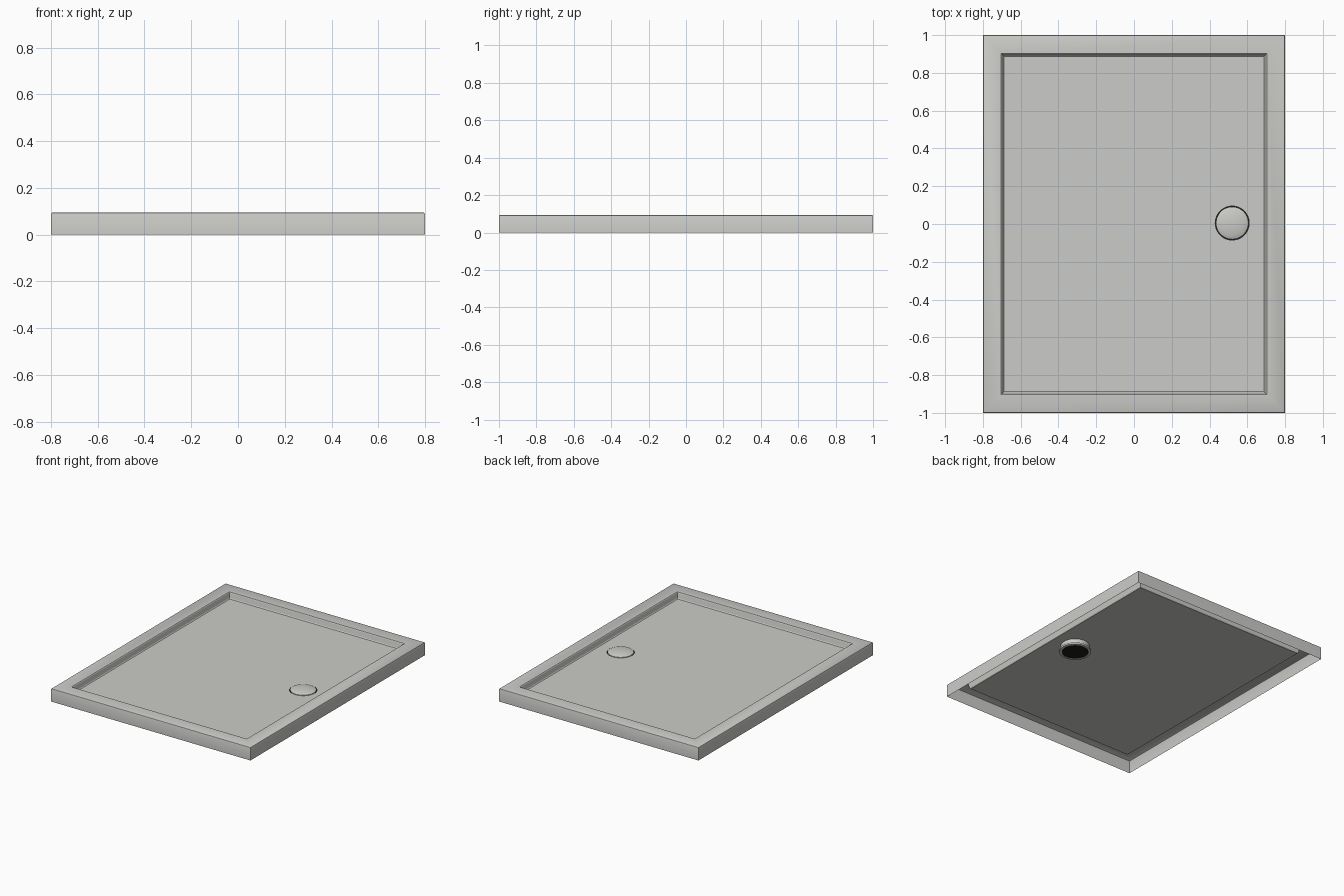
import bpy, bmesh, math

old = bpy.data.objects.get("Cube")
if old:
    bpy.data.objects.remove(old, do_unlink=True)

HEIGHT = 0.094
FLOOR = 0.052
DRAIN = (0.52, 0.005)
HOLE = 0.09
SIDES = 48


def material(name, rgb):
    mat = bpy.data.materials.new(name)
    mat.use_nodes = True
    mat.diffuse_color = (*rgb, 1)
    shader = mat.node_tree.nodes["Principled BSDF"]
    shader.inputs["Base Color"].default_value = (*rgb, 1)
    shader.inputs["Roughness"].default_value = 0.5
    return mat


tray_grey = material("tray grey", (0.60, 0.60, 0.58))
drain_black = material("drain black", (0.01, 0.01, 0.01))


def rect_ring(bm, inset, z):
    x, y = 0.8 - inset, 1 - inset
    corners = ((-x, -y), (x, -y), (x, y), (-x, y))
    return [bm.verts.new((px, py, z)) for px, py in corners]


def round_ring(bm, radius, z):
    angles = [2 * math.pi * i / SIDES for i in range(SIDES)]
    return [bm.verts.new((DRAIN[0] + radius * math.cos(a),
                          DRAIN[1] + radius * math.sin(a), z)) for a in angles]


def loft(bm, make_ring, profile):
    """Join a series of rings with quads and return the last ring."""
    rings = [make_ring(bm, size, z) for size, z in profile]
    for low, high in zip(rings, rings[1:]):
        n = len(low)
        for i in range(n):
            j = (i + 1) % n
            bm.faces.new((low[i], low[j], high[j], high[i]))
    return rings[-1]


def finish(bm, name, mat, smooth=True):
    mesh = bpy.data.meshes.new(name)
    bm.to_mesh(mesh)
    bm.free()
    obj = bpy.data.objects.new(name, mesh)
    bpy.context.collection.objects.link(obj)
    mesh.materials.append(mat)
    if smooth:
        bpy.ops.object.select_all(action="DESELECT")
        obj.select_set(True)
        bpy.context.view_layer.objects.active = obj
        bpy.ops.object.shade_smooth_by_angle(angle=math.radians(30))
    return obj


# Open-bottomed shell: skirt, softened rim and sunken basin wall
bm = bmesh.new()
loft(bm, rect_ring, [(0, 0), (0, HEIGHT - 0.006), (0.002, HEIGHT - 0.002),
                     (0.006, HEIGHT), (0.097, HEIGHT), (0.101, HEIGHT - 0.004),
                     (0.108, FLOOR + 0.005), (0.113, FLOOR)])
finish(bm, "tray_shell", tray_grey)

# Basin floor with a round opening for the drain
bm = bmesh.new()
edges = []
for ring in (rect_ring(bm, 0.113, FLOOR), round_ring(bm, HOLE, FLOOR)):
    edges += [bm.edges.new((v, ring[(i + 1) % len(ring)])) for i, v in enumerate(ring)]
bmesh.ops.triangle_fill(bm, edges=edges, use_beauty=True, normal=(0, 0, 1))
for face in bm.faces:
    face.normal_update()
    if face.normal.z < 0:
        face.normal_flip()
finish(bm, "basin_floor", tray_grey, smooth=False)

# Drain collar hanging below the floor
bm = bmesh.new()
loft(bm, round_ring, [(HOLE, 0.006), (0.107, 0.006), (0.107, 0.018),
                      (0.098, 0.018), (0.098, FLOOR - 0.001)])
bmesh.ops.reverse_faces(bm, faces=[f for f in bm.faces if f.calc_center_median().z < 0.007
                                   and f.normal.z > 0])
finish(bm, "drain_collar", tray_grey)

# Dark drain cup inside the collar
bm = bmesh.new()
base = loft(bm, round_ring, [(HOLE, FLOOR), (HOLE, 0.008)])
bm.faces.new(base)
finish(bm, "drain_cup", drain_black)

# Shallow domed drain cover
bm = bmesh.new()
top = loft(bm, round_ring, [(0.086, FLOOR - 0.003), (0.086, FLOOR + 0.003),
                            (0.08, FLOOR + 0.006), (0.06, FLOOR + 0.011),
                            (0.03, FLOOR + 0.015), (0.008, FLOOR + 0.016)])
bm.faces.new(top)
finish(bm, "drain_cover", tray_grey)
